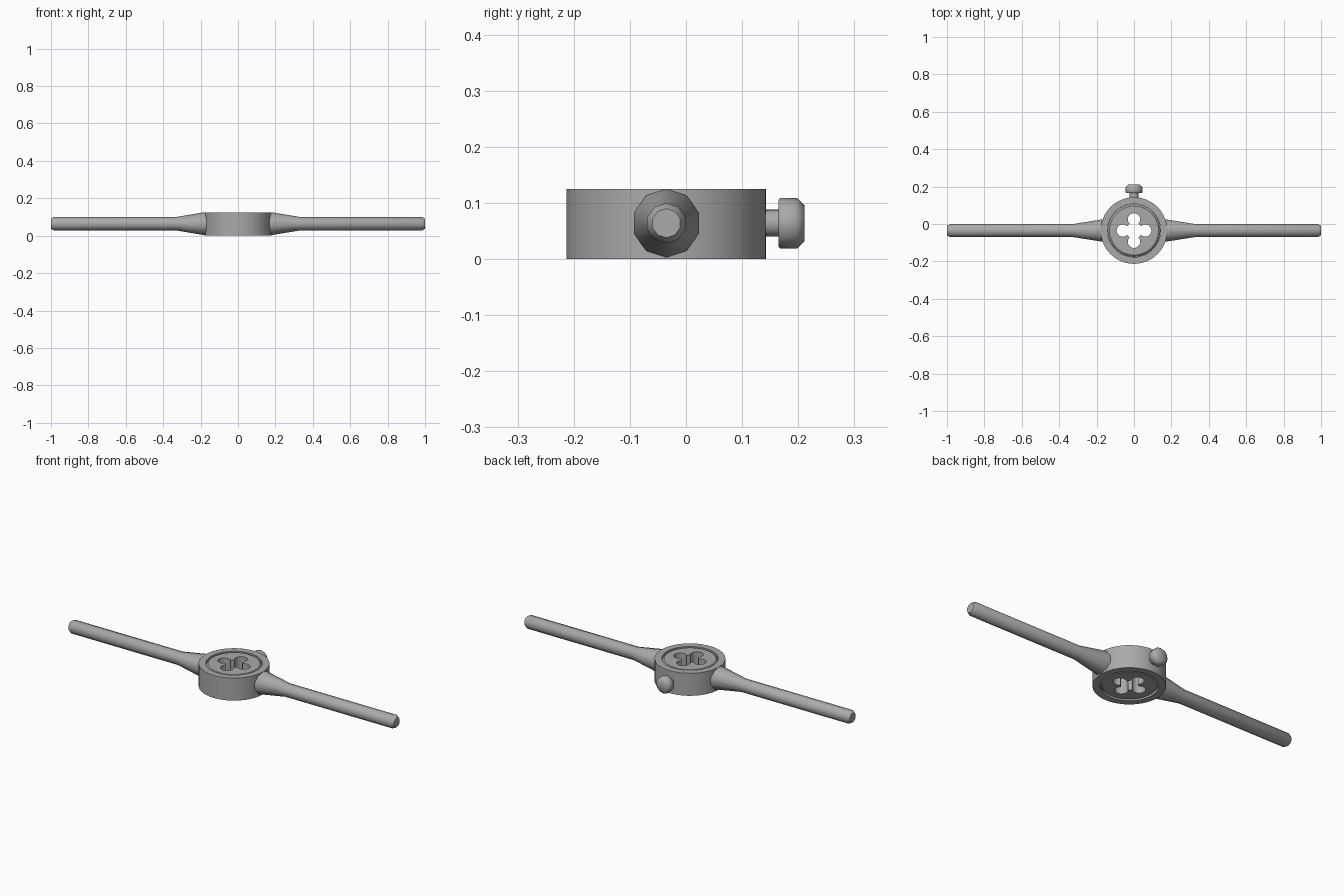
import bpy, bmesh, math
from mathutils import Matrix

if "Cube" in bpy.data.objects:
    bpy.data.objects.remove(bpy.data.objects["Cube"], do_unlink=True)

CY, MID, HEIGHT = -0.035, 0.064, 0.125

steel = bpy.data.materials.new("grey_steel")
steel.diffuse_color = (0.4, 0.4, 0.4, 1)
steel.use_nodes = True
steel.node_tree.nodes["Principled BSDF"].inputs["Base Color"].default_value = (0.4, 0.4, 0.4, 1)


def lathe(name, profile, sides, matrix, closed=False):
    """Spin (radius, height) points round z, then place with a matrix."""
    bm = bmesh.new()
    rings = [[bm.verts.new((r * math.cos(2 * math.pi * i / sides),
                            r * math.sin(2 * math.pi * i / sides), h))
              for i in range(sides)] for r, h in profile]
    pairs = list(zip(rings, rings[1:]))
    if closed:
        pairs.append((rings[-1], rings[0]))
    else:
        bm.faces.new(rings[0])
        bm.faces.new(rings[-1])
    for a, b in pairs:
        for i in range(sides):
            j = (i + 1) % sides
            bm.faces.new((a[i], a[j], b[j], b[i]))
    bmesh.ops.recalc_face_normals(bm, faces=bm.faces)
    bm.transform(matrix)
    mesh = bpy.data.meshes.new(name)
    bm.to_mesh(mesh)
    bm.free()
    mesh.materials.append(steel)
    obj = bpy.data.objects.new(name, mesh)
    bpy.context.collection.objects.link(obj)
    return obj


def activate(obj):
    bpy.ops.object.select_all(action='DESELECT')
    obj.select_set(True)
    bpy.context.view_layer.objects.active = obj


def smooth(obj, degrees=35):
    activate(obj)
    bpy.ops.object.shade_smooth_by_angle(angle=math.radians(degrees))


centre = Matrix.Translation((0, CY, 0))

# Outer holder ring
smooth(lathe("holder_ring", [(0.178, 0), (0.178, HEIGHT), (0.142, HEIGHT), (0.142, 0)],
             48, centre, closed=True))

# Round die with a bevelled rim, sitting inside the ring
die = lathe("die", [(0.131, 0.002), (0.141, 0.012), (0.141, 0.113), (0.131, 0.123)], 48, centre)

# Clover opening: a centre bore and four chip holes
bores = [(0, 0, 0.043)]
for k in range(4):
    a = k * math.pi / 2
    bores.append((0.06 * math.cos(a), 0.06 * math.sin(a), 0.033))
for x, y, radius in bores:
    cutter = lathe("bore_cutter", [(radius, -0.1), (radius, 0.25)], 24,
                   Matrix.Translation((x, CY + y, 0)))
    cutter.hide_render = True
    mod = die.modifiers.new("bore", 'BOOLEAN')
    mod.operation = 'DIFFERENCE'
    mod.solver = 'EXACT'
    mod.object = cutter
    activate(die)
    bpy.ops.object.modifier_apply(modifier=mod.name)
    bpy.data.objects.remove(cutter, do_unlink=True)
smooth(die)

# Flared handles on both sides
handle_profile = [(0.061, 0.15), (0.061, 0.18), (0.036, 0.33), (0.036, 0.985), (0.026, 1.0)]
for name, side in (("left_handle", 1), ("right_handle", -1)):
    place = Matrix.Translation((0, CY, MID)) @ Matrix.Rotation(side * math.pi / 2, 4, 'Y')
    smooth(lathe(name, handle_profile, 10, place), 40)

# Clamping screw at the back
back = Matrix.Translation((0, 0, MID)) @ Matrix.Rotation(-math.pi / 2, 4, 'X')
smooth(lathe("screw_neck", [(0.024, 0.13), (0.024, 0.17)], 16, back))
smooth(lathe("screw_head", [(0.042, 0.165), (0.045, 0.168), (0.045, 0.198), (0.032, 0.211)],
             12, back), 50)
